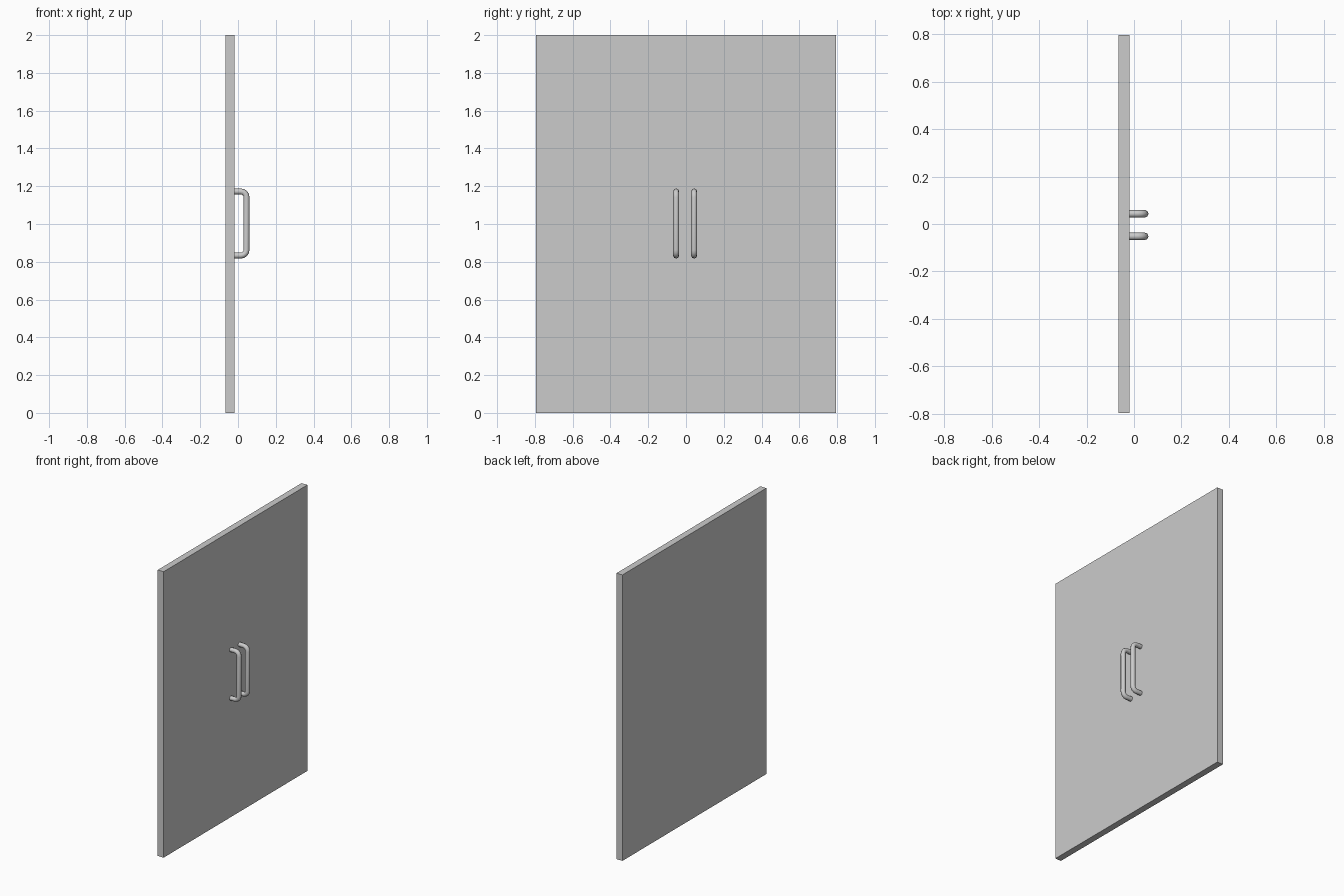
import bpy, math
from mathutils import Matrix, Vector

if "Cube" in bpy.data.objects:
    bpy.data.objects.remove(bpy.data.objects["Cube"])

# door slab
bpy.ops.mesh.primitive_cube_add(size=1, location=(-0.042, 0, 1))
door = bpy.context.object
door.name = "door_panel"
door.scale = (0.046, 1.59, 2)
bpy.ops.object.transform_apply(location=False, rotation=False, scale=True)

R, SIDES = 0.016, 8          # bar radius and facets
X0, X1 = -0.022, 0.045       # leg root and grip centre line
Z0, Z1 = 0.833, 1.172        # leg centre heights
BEND, STEPS = 0.03, 4


def handle_path():
    """Centre line and outward direction (in the x-z plane) at each ring."""
    rings = [((X0, Z0), -math.pi / 2)]
    for cz, start in ((Z0 + BEND, -math.pi / 2), (Z1 - BEND, 0)):
        for i in range(STEPS + 1):
            a = start + math.pi / 2 * i / STEPS
            rings.append(((X1 - BEND + BEND * math.cos(a), cz + BEND * math.sin(a)), a))
    rings.append(((X0, Z1), math.pi / 2))
    return rings


def pull_handle(name, y):
    verts, faces = [], []
    rings = handle_path()
    for (x, z), a in rings:
        for k in range(SIDES):
            t = 2 * math.pi * k / SIDES
            d = R * math.cos(t)
            verts.append((x + d * math.cos(a), y + R * math.sin(t), z + d * math.sin(a)))
    for i in range(len(rings) - 1):
        for k in range(SIDES):
            j = (k + 1) % SIDES
            faces.append((i * SIDES + k, i * SIDES + j,
                          (i + 1) * SIDES + j, (i + 1) * SIDES + k))
    mesh = bpy.data.meshes.new(name)
    mesh.from_pydata(verts, [], faces)
    mesh.update()
    mesh.flip_normals()
    ob = bpy.data.objects.new(name, mesh)
    bpy.context.collection.objects.link(ob)
    for p in mesh.polygons:
        p.use_smooth = True


# paired pull handles
pull_handle("handle_left", -0.052)
pull_handle("handle_right", 0.043)
